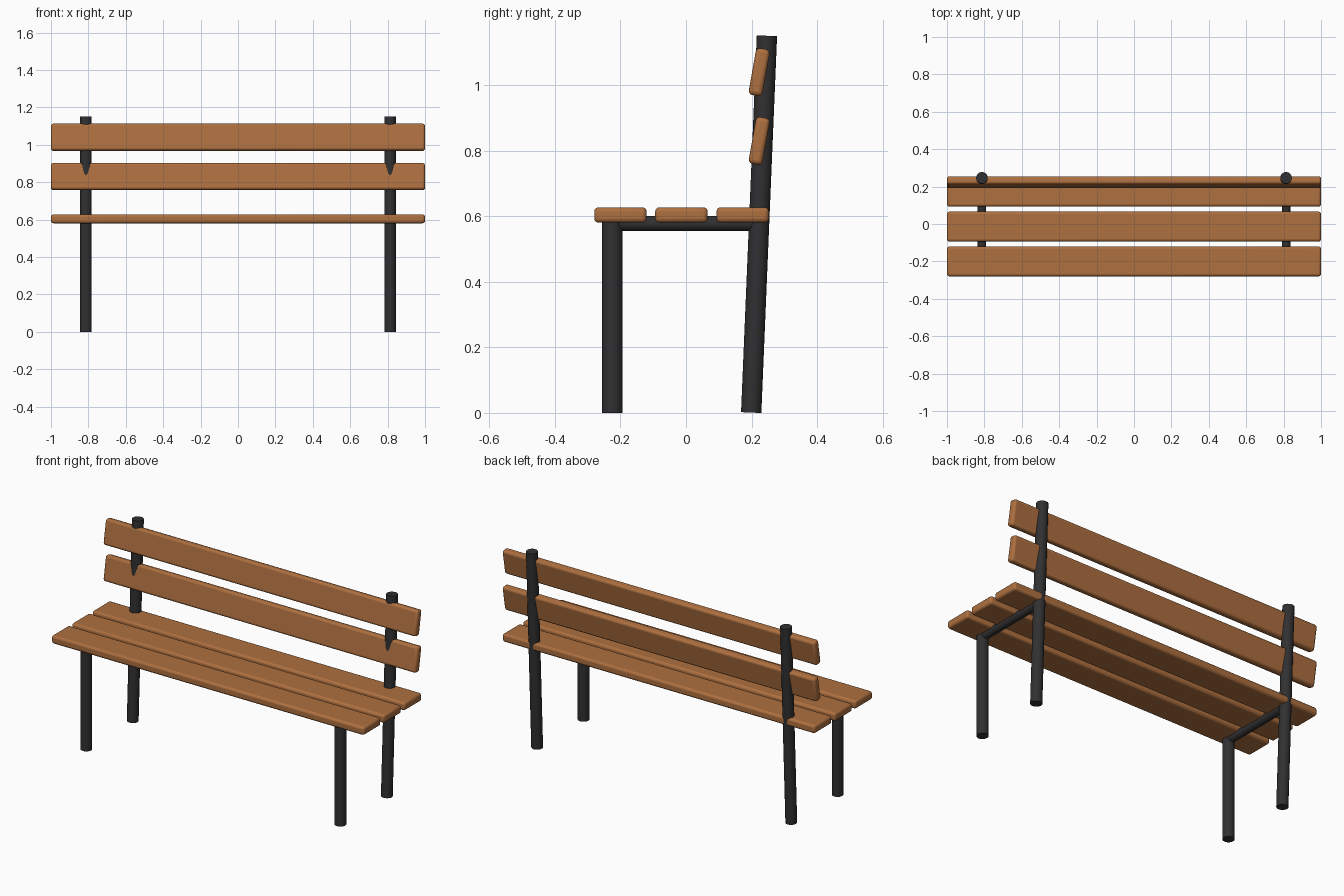
import bpy
from math import radians
from mathutils import Vector

cube = bpy.data.objects.get("Cube")
if cube:
    bpy.data.objects.remove(cube, do_unlink=True)


def make_material(name, rgb, roughness):
    mat = bpy.data.materials.new(name)
    mat.use_nodes = True
    mat.diffuse_color = (*rgb, 1)
    bsdf = mat.node_tree.nodes["Principled BSDF"]
    bsdf.inputs["Base Color"].default_value = (*rgb, 1)
    bsdf.inputs["Roughness"].default_value = roughness
    return mat


wood = make_material("warm wood", (0.42, 0.16, 0.05), 0.6)
metal = make_material("black metal", (0.03, 0.03, 0.032), 0.5)


def finish(obj, name, mat):
    obj.name = name
    obj.data.materials.append(mat)
    bpy.ops.object.shade_smooth_by_angle(angle=radians(35))


def tube(name, start, end, radius):
    """Round bar between two points."""
    start, end = Vector(start), Vector(end)
    axis = end - start
    bpy.ops.mesh.primitive_cylinder_add(
        vertices=32, radius=radius, depth=axis.length,
        location=(start + end) / 2,
        rotation=axis.to_track_quat('Z', 'Y').to_euler())
    finish(bpy.context.object, name, metal)


def slat(name, y, z, depth, height, lean=0):
    """Full-length board with rounded edges."""
    bpy.ops.mesh.primitive_cube_add(
        size=1, location=(0, y, z), rotation=(radians(lean), 0, 0))
    obj = bpy.context.object
    obj.scale = (2, depth, height)
    bpy.ops.object.transform_apply(location=False, rotation=False, scale=True)
    bevel = obj.modifiers.new("rounded_edges", 'BEVEL')
    bevel.width = 0.013
    bevel.segments = 3
    finish(obj, name, wood)


# Seat boards
for name, y in (("front", -0.2), ("middle", -0.014), ("rear", 0.173)):
    slat(f"seat_slat_{name}", y, 0.604, 0.16, 0.047)

# Leaning backrest boards
for name, z in (("lower", 0.83), ("upper", 1.04)):
    slat(f"back_slat_{name}", 0.2235, z, 0.043, 0.145, lean=-10)

# Mirrored metal frames
for side, x in (("left", 0.813), ("right", -0.813)):
    tube(f"front_leg_{side}", (x, -0.225, 0), (x, -0.225, 0.59), 0.031)
    tube(f"rear_post_{side}", (x, 0.199, 0.001), (x, 0.247, 1.151), 0.031)
    tube(f"seat_rail_{side}", (x, -0.225, 0.578), (x, 0.222, 0.578), 0.023)
